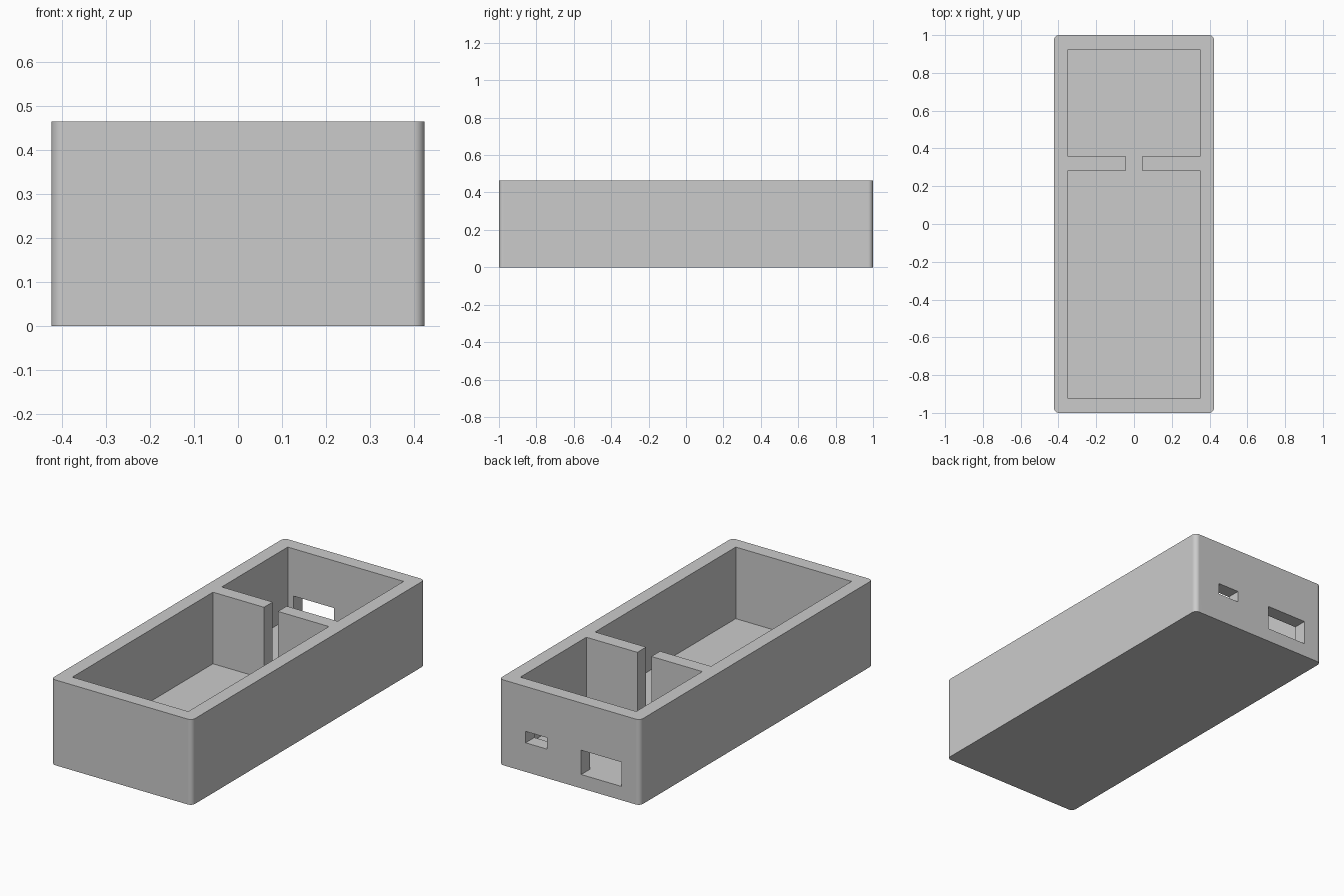
import bpy
import bmesh
import math

WIDTH, LENGTH, HEIGHT = 0.847, 2.0, 0.464
WALL = 0.075            # thickness of walls, floor and partition
CORNER = 0.026          # radius of the upright corners
PARTITION = (0.283, 0.358)
GAP = 0.042             # half width of the slot in the partition

if "Cube" in bpy.data.objects:
    bpy.data.objects.remove(bpy.data.objects["Cube"], do_unlink=True)

grey = bpy.data.materials.new("light grey plastic")
grey.use_nodes = True
colour = (0.6, 0.6, 0.6, 1.0)
grey.diffuse_color = colour
grey.node_tree.nodes["Principled BSDF"].inputs["Base Color"].default_value = colour


def prism(name, outline, bottom, top, radius=0.0):
    """Extrude a counter-clockwise outline upwards, optionally rounding its upright edges."""
    bm = bmesh.new()
    face = bm.faces.new([bm.verts.new((x, y, bottom)) for x, y in outline])
    raised = bmesh.ops.extrude_face_region(bm, geom=[face])["geom"]
    for v in raised:
        if isinstance(v, bmesh.types.BMVert):
            v.co.z = top
    if radius:
        upright = [e for e in bm.edges
                   if abs(e.verts[0].co.z - e.verts[1].co.z) > (top - bottom) / 2]
        bmesh.ops.bevel(bm, geom=upright, offset=radius, segments=8,
                        profile=0.5, affect='EDGES')
    bmesh.ops.recalc_face_normals(bm, faces=bm.faces)
    mesh = bpy.data.meshes.new(name)
    bm.to_mesh(mesh)
    bm.free()
    mesh.materials.append(grey)
    obj = bpy.data.objects.new(name, mesh)
    bpy.context.collection.objects.link(obj)
    return obj


def rectangle(x0, x1, y0, y1):
    return [(x0, y0), (x1, y0), (x1, y1), (x0, y1)]


def cut(target, cutter):
    """Subtract the cutter from the target, then discard it."""
    cutter.hide_render = True
    mod = target.modifiers.new("cut", 'BOOLEAN')
    mod.operation = 'DIFFERENCE'
    mod.solver = 'EXACT'
    mod.object = cutter
    bpy.ops.object.modifier_apply(modifier=mod.name)
    bpy.data.objects.remove(cutter, do_unlink=True)


# Solid body with rounded upright corners
hx, hy = WIDTH / 2, LENGTH / 2
case = prism("open_case", rectangle(-hx, hx, -hy, hy), 0, HEIGHT, CORNER)
bpy.ops.object.select_all(action='DESELECT')
case.select_set(True)
bpy.context.view_layer.objects.active = case

# Two compartments joined through the slot in the partition
ix, iy = hx - WALL, hy - WALL
p0, p1 = PARTITION
right_side = [(ix, -iy), (ix, p0), (GAP, p0), (GAP, p1), (ix, p1), (ix, iy)]
left_side = [(-x, y) for x, y in reversed(right_side)]
cut(case, prism("compartment_cutter", right_side + left_side, WALL, HEIGHT + 0.1))

# Two ports through the back wall: a small slot and a larger opening
ports = {
    "small_port_cutter": (0.136, 0.264, 0.158, 0.22),
    "large_port_cutter": (-0.313, -0.07, WALL, 0.207),
}
for name, (x0, x1, z0, z1) in ports.items():
    cut(case, prism(name, rectangle(x0, x1, iy - 0.05, hy + 0.05), z0, z1))

# Smooth corners, crisp edges and flat walls
bpy.ops.object.shade_smooth_by_angle(angle=math.radians(30))
weighted = case.modifiers.new("flat walls", 'WEIGHTED_NORMAL')
weighted.keep_sharp = True
